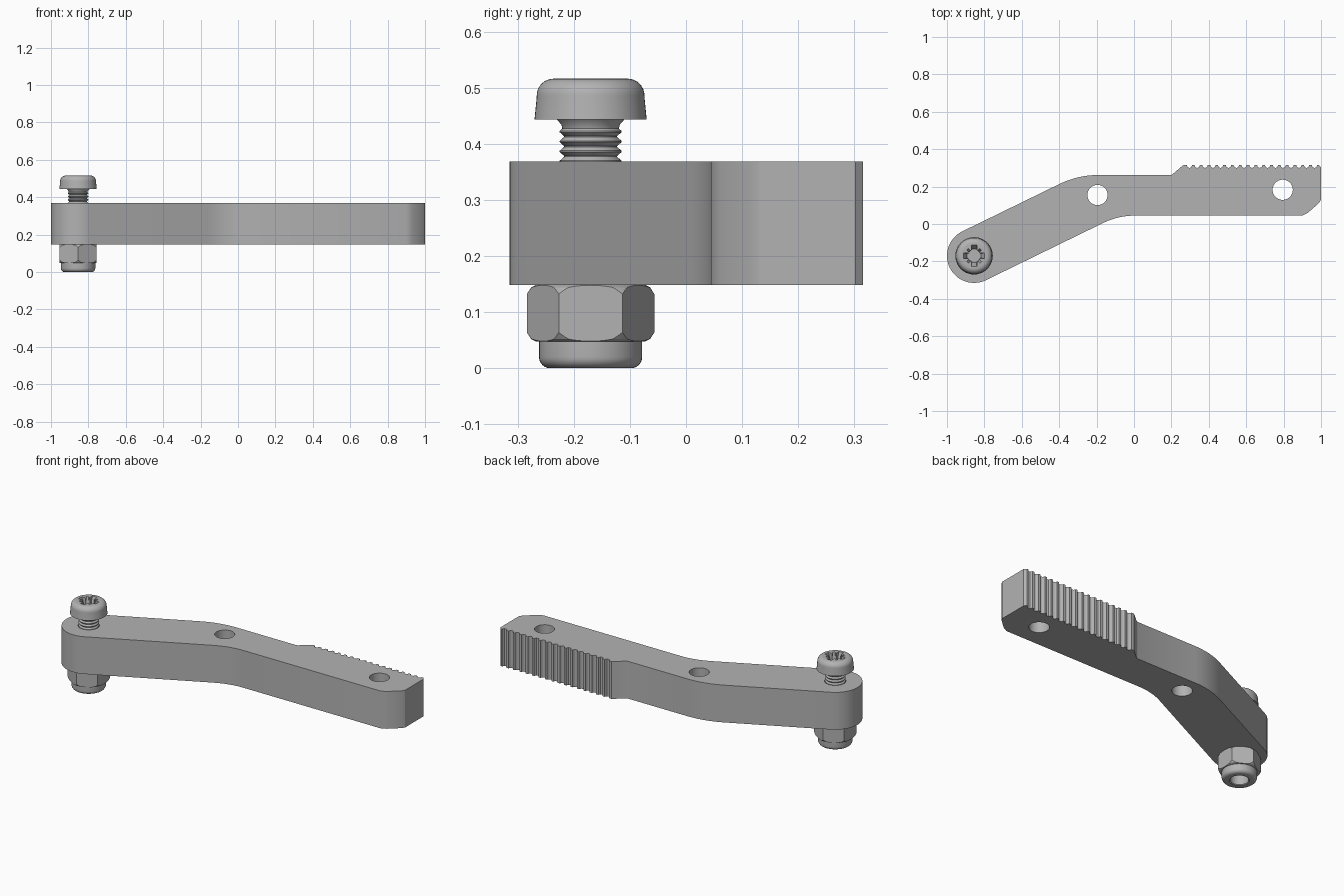
import bpy, bmesh
from math import sin, cos, pi, radians
from mathutils import Vector, Matrix

cube = bpy.data.objects.get("Cube")
if cube:
    bpy.data.objects.remove(cube, do_unlink=True)

grey = bpy.data.materials.new("plain grey")
grey.use_nodes = True
grey.diffuse_color = (0.45, 0.45, 0.45, 1)
grey.node_tree.nodes["Principled BSDF"].inputs["Base Color"].default_value = grey.diffuse_color

BOLT = Vector((-0.855, -0.17, 0))
BOTTOM, TOP = 0.148, 0.368


def finish(name, bm):
    bmesh.ops.remove_doubles(bm, verts=bm.verts, dist=1e-5)
    bmesh.ops.recalc_face_normals(bm, faces=bm.faces)
    mesh = bpy.data.meshes.new(name)
    bm.to_mesh(mesh)
    bm.free()
    mesh.materials.append(grey)
    obj = bpy.data.objects.new(name, mesh)
    bpy.context.collection.objects.link(obj)
    return obj


def prism(name, outline, z0, z1):
    bm = bmesh.new()
    face = bm.faces.new([bm.verts.new((p[0], p[1], z0)) for p in outline])
    ext = bmesh.ops.extrude_face_region(bm, geom=[face])["geom"]
    top = [v for v in ext if isinstance(v, bmesh.types.BMVert)]
    bmesh.ops.translate(bm, verts=top, vec=(0, 0, z1 - z0))
    return finish(name, bm)


def lathe(name, profile, segments=48):
    """Turn (radius, height) points around the bolt axis."""
    bm = bmesh.new()
    verts = [bm.verts.new(BOLT + Vector((r, 0, z))) for r, z in profile]
    edges = [bm.edges.new(pair) for pair in zip(verts, verts[1:])]
    bmesh.ops.spin(bm, geom=verts + edges, cent=BOLT, axis=(0, 0, 1),
                   angle=2 * pi, steps=segments, use_merge=False)
    return finish(name, bm)


def circle(x, y, r, n=40, turn=0.0):
    return [(x + r * cos(turn + 2 * pi * i / n), y + r * sin(turn + 2 * pi * i / n)) for i in range(n)]


def boolean(obj, cutter, operation="DIFFERENCE"):
    cutter.hide_render = True
    mod = obj.modifiers.new("cut", "BOOLEAN")
    mod.operation, mod.object, mod.solver = operation, cutter, "EXACT"
    bpy.context.view_layer.objects.active = obj
    bpy.ops.object.modifier_apply(modifier=mod.name)
    bpy.data.objects.remove(cutter, do_unlink=True)


def smooth(obj, degrees=30):
    bpy.ops.object.select_all(action="DESELECT")
    obj.select_set(True)
    bpy.context.view_layer.objects.active = obj
    bpy.ops.object.shade_smooth_by_angle(angle=radians(degrees))


def quarter(cr, cz, r, a0, a1, n=6):
    """Arc points for a rounded profile edge, angles in degrees."""
    return [(cr + r * cos(radians(a0 + (a1 - a0) * i / n)),
             cz + r * sin(radians(a0 + (a1 - a0) * i / n))) for i in range(n + 1)]


# Arm outline, counter-clockwise from the lower bend
slant = radians(26)
along = Vector((cos(slant), sin(slant)))


def bend(corner, reach, n=8):
    corner = Vector(corner)
    a, b = corner - along * reach, corner + Vector((reach, 0))
    return [a.lerp(corner, i / n).lerp(corner.lerp(b, i / n), i / n) for i in range(n + 1)]


outline = bend((-0.084, 0.045), 0.09)
outline += [(0.90, 0.045), (0.93, 0.06), (0.99, 0.113), (1.0, 0.13), (1.0, 0.302), (0.988, 0.315)]
# Round grip notches along the back edge
NOTCHES, pitch = 17, 0.0418
for i in range(NOTCHES):
    x = 0.965 - i * pitch
    outline += [(x + 0.014 * cos(a * pi / 6), 0.315 - 0.015 * sin(a * pi / 6)) for a in range(7)]
outline += [(0.265, 0.315), (0.255, 0.308), (0.205, 0.265), (0.195, 0.262)]
outline += reversed(bend((-0.30, 0.262), 0.11))
# Rounded bolt end
start = slant + pi / 2
outline += [(BOLT.x + 0.145 * cos(start + pi * i / 24), BOLT.y + 0.145 * sin(start + pi * i / 24))
            for i in range(25)]
arm = prism("arm", outline, BOTTOM, TOP)
for x, y, r in ((-0.195, 0.155, 0.054), (0.795, 0.183, 0.054), (BOLT.x, BOLT.y, 0.057)):
    boolean(arm, prism("hole_cutter", circle(x, y, r), BOTTOM - 0.05, TOP + 0.05))
smooth(arm)

# Screw head with a domed rim and a flared neck
head_profile = [(0, 0.425), (0.05, 0.425), (0.052, 0.434), (0.06, 0.443), (0.1, 0.443), (0.0965, 0.478)]
head_profile += quarter(0.066, 0.486, 0.03, 0, 90, 8) + [(0, 0.516)]
screw_head = lathe("screw_head", head_profile, 56)


def slot(width, length, depth, angle):
    """Tapered drive slot, narrower at its floor."""
    bm = bmesh.new()
    bmesh.ops.create_cube(bm, size=1)
    for v in bm.verts:
        floor = v.co.z < 0
        v.co.x *= length * (0.6 if floor else 1)
        v.co.y *= width * (0.8 if floor else 1)
        v.co.z = 0.516 - depth if floor else 0.525
    bm.transform(Matrix.Translation(BOLT) @ Matrix.Rotation(angle, 4, "Z"))
    return finish("slot_cutter", bm)


for k in range(2):
    boolean(screw_head, slot(0.031, 0.122, 0.045, k * pi / 2))
    boolean(screw_head, slot(0.013, 0.108, 0.036, k * pi / 2 + pi / 4))
boolean(screw_head, prism("socket_cutter", circle(BOLT.x, BOLT.y, 0.034, 16), 0.471, 0.53))
smooth(screw_head)

# Threaded shank
thread = [(0, 0.435), (0.047, 0.435)]
z = 0.430
while z > 0.085:
    thread += [(0.047, z), (0.055, z - 0.007), (0.055, z - 0.0095), (0.047, z - 0.0165)]
    z -= 0.0177
thread += [(0.047, z), (0.040, z - 0.008), (0, z - 0.008)]
smooth(lathe("screw_thread", thread, 40), 25)

# Hexagonal nut with chamfered corners
nut = prism("lock_nut", circle(BOLT.x, BOLT.y, 0.1135, 6, pi / 2), 0.048, BOTTOM)
rounder = lathe("nut_rounder", [(0, 0.048), (0.098, 0.048), (0.106, 0.052), (0.115, 0.066),
                                (0.115, 0.130), (0.106, 0.144), (0.098, BOTTOM), (0, BOTTOM)], 72)
boolean(nut, rounder, "INTERSECT")
boolean(nut, prism("nut_bore", circle(BOLT.x, BOLT.y, 0.05), 0, 0.2))
smooth(nut, 25)

# Rounded locking collar under the nut, open in the middle
collar = [(0.05, 0.052), (0.092, 0.052)] + quarter(0.072, 0.02, 0.02, 0, -90)
collar += [(0.053, 0), (0.048, 0.004), (0.048, 0.052), (0.05, 0.052)]
smooth(lathe("nut_collar", collar, 48))
